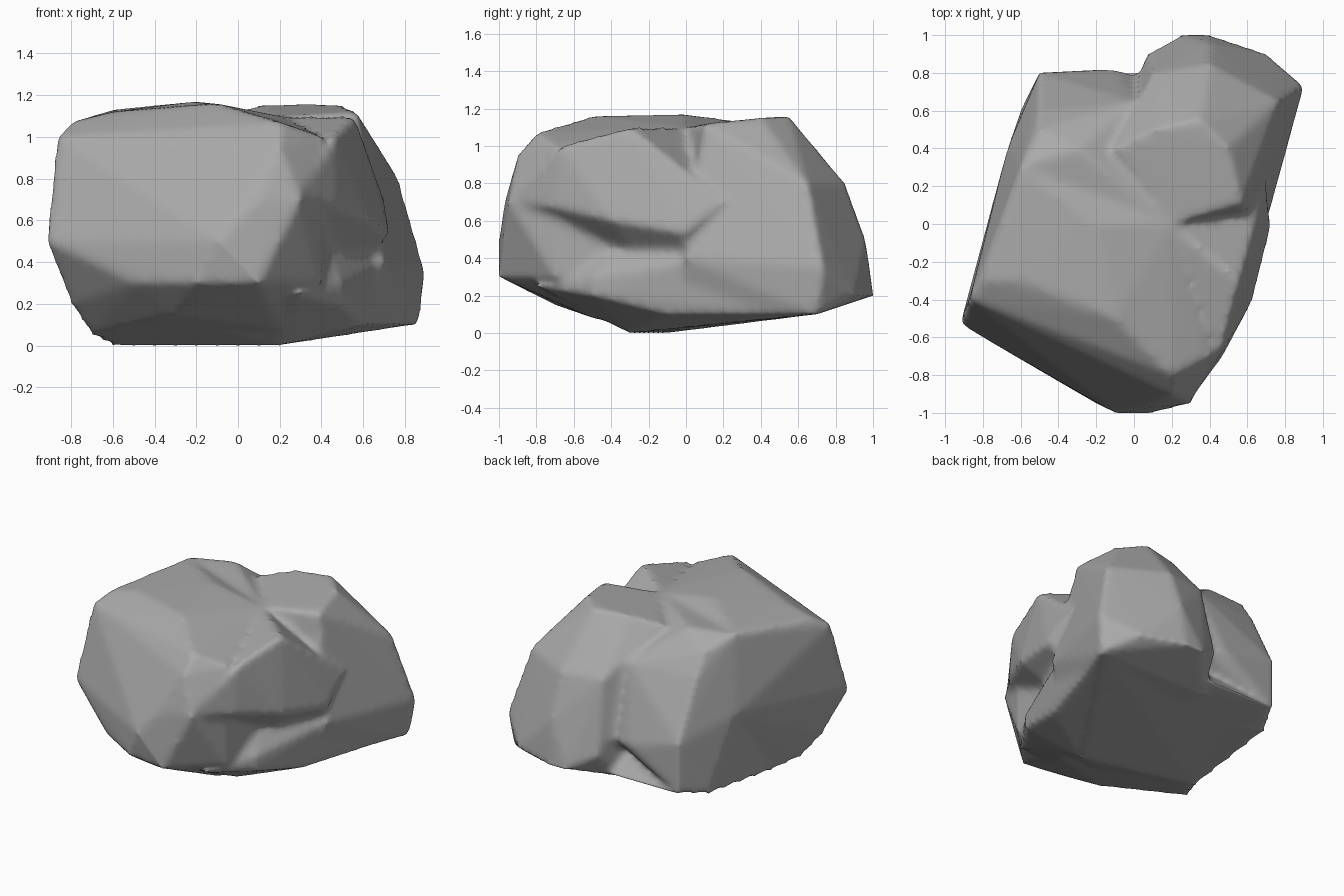
import bpy
import bmesh

if "Cube" in bpy.data.objects:
    bpy.data.objects.remove(bpy.data.objects["Cube"], do_unlink=True)

# Heart of the boulder, shared by every chunk so that they overlap
core = [(.2, 0, .05), (.2, 0, 1.1)]

# Main mass: bulging blunt front, flat top, undercut base
front_mass = [
    (-.92, -.53, .5), (-.87, -.4, 1), (-.8, -.3, 1.07), (-.5, -.77, .3),
    (-.2, -.95, .3), (-.1, -1, .5), (.1, -1, .3), (.3, -.95, .7),
    (.1, -.97, .7), (.2, -.9, .95), (.2, -.8, 1.07), (-.1, -.5, 1.16),
    (-.6, -.3, 1.12), (.4, -.7, 1), (.4, -.7, .3), (.5, 0, .5),
    (-.2, 0, 1.17), (-.6, .3, 1.13), (-.8, -.4, .2), (-.7, -.3, .05),
    (-.6, -.1, 0), (-.67, .4, .6), (-.3, -.7, .15), (.2, -.5, .08),
]

# Rear shoulder on the right side, dropping to a low corner
rear_shoulder = [
    (-.6, .3, 1.13), (-.3, .4, 1.14), (-.5, .5, 1.05), (-.5, .6, .9),
    (0, .65, .9), (-.5, .8, .5), (-.1, .82, .4), (.1, .75, .4),
    (-.5, .8, .15), (-.6, .6, .1), (-.67, .4, .6), (-.6, -.1, 0),
]

# Large rounded lobe at the rear left
rear_lobe = [
    (.35, .55, 1.16), (.1, .5, 1.15), (.57, .1, 1.12), (.5, .4, 1.15),
    (.77, .65, .8), (.4, .85, .8), (.1, .8, .8), (.9, .73, .35),
    (.87, .7, .1), (.7, .9, .2), (.4, 1, .2), (.25, 1, .2),
    (.07, .9, .3), (.4, .96, .5), (0, .7, .6), (0, .7, .1),
    (.7, 0, .4), (.6, 0, .1), (-.1, .4, 1.1),
]

# Overhanging brow along the left side
side_brow = [
    (.3, -.93, .7), (.47, -.7, .67), (.63, -.4, .6), (.73, 0, .53),
    (.56, -.3, 1.1), (.46, -.68, 1), (.7, .2, .7),
]

# Broad underside joining the front, shoulder and lobe
underside = [
    (-.5, .8, .15), (.1, .8, .15), (.4, .8, .15), (.85, .7, .1),
    (.7, .1, .4), (.6, -.1, .1), (.5, -.5, .2), (.5, -.5, .3),
    (.3, -.8, .25), (.2, -.3, 0), (-.6, -.1, 0), (-.2, -.5, .1),
]


def add_hull(bm, points):
    """Add a closed convex chunk wrapped around the points."""
    chunk = bmesh.new()
    for point in points:
        chunk.verts.new(point)
    result = bmesh.ops.convex_hull(chunk, input=chunk.verts)
    loose = [item for item in result["geom_interior"] if isinstance(item, bmesh.types.BMVert)]
    bmesh.ops.delete(chunk, geom=loose, context="VERTS")
    bmesh.ops.recalc_face_normals(chunk, faces=chunk.faces)
    chunk_mesh = bpy.data.meshes.new("chunk")
    chunk.to_mesh(chunk_mesh)
    chunk.free()
    bm.from_mesh(chunk_mesh)
    bpy.data.meshes.remove(chunk_mesh)


# Gather the chunks into one boulder
bm = bmesh.new()
for chunk_points in (front_mass, rear_shoulder, rear_lobe, side_brow, underside):
    add_hull(bm, core + chunk_points)
mesh = bpy.data.meshes.new("boulder")
bm.to_mesh(mesh)
bm.free()
boulder = bpy.data.objects.new("boulder", mesh)
bpy.context.collection.objects.link(boulder)

# Fuse the chunks and wear down the edges
remesh = boulder.modifiers.new("fuse", "REMESH")
remesh.mode = "VOXEL"
remesh.voxel_size = 0.025
remesh.use_smooth_shade = True
worn = boulder.modifiers.new("worn_edges", "SMOOTH")
worn.factor = 0.5
worn.iterations = 4

# Plain grey stone
stone = bpy.data.materials.new("grey_stone")
stone.use_nodes = True
grey = (.4, .4, .4, 1)
stone.diffuse_color = grey
stone.node_tree.nodes["Principled BSDF"].inputs["Base Color"].default_value = grey
mesh.materials.append(stone)
